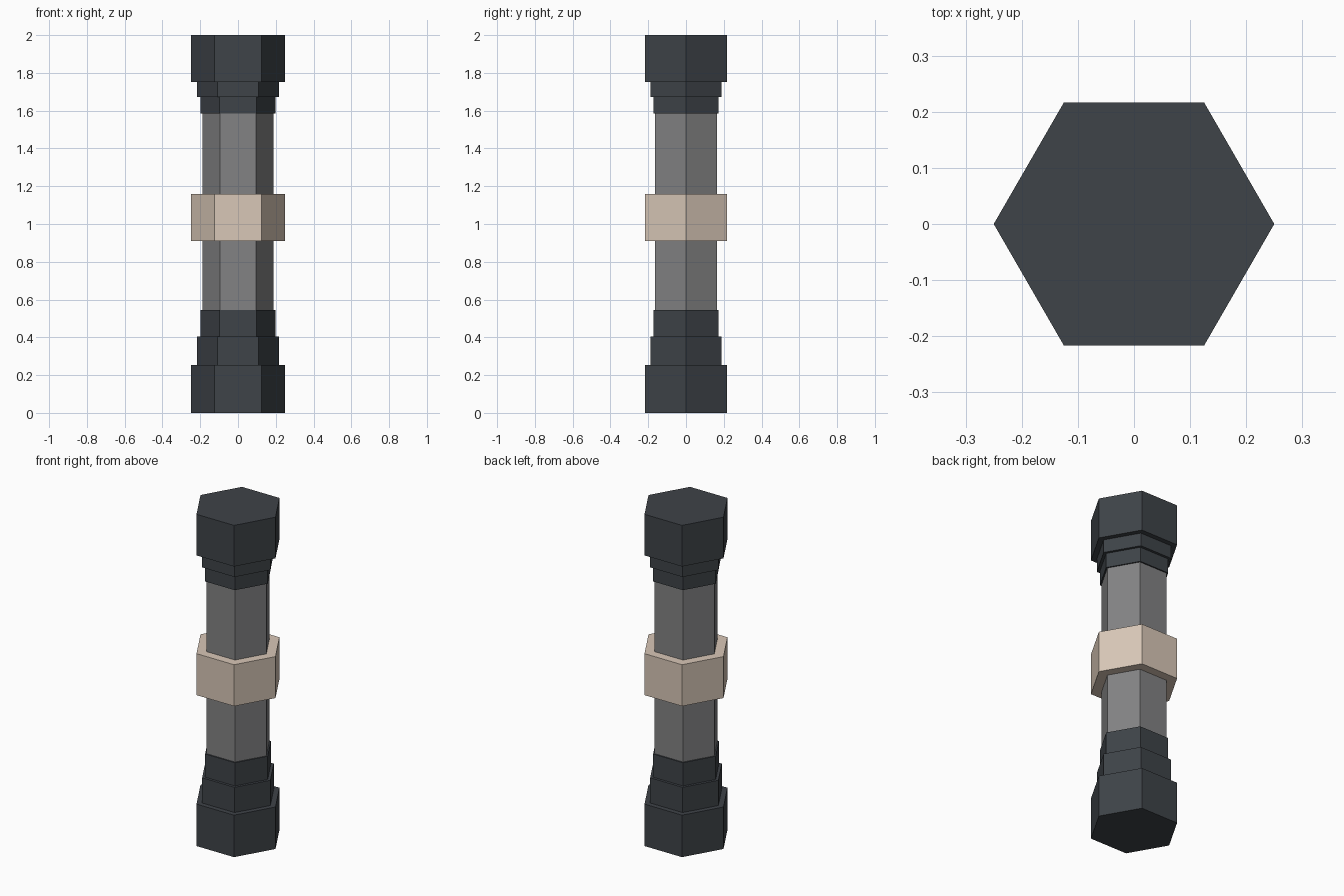
import bpy, bmesh, math

if "Cube" in bpy.data.objects:
    bpy.data.objects.remove(bpy.data.objects["Cube"])

SIDES = 6


def material(name, rgb):
    m = bpy.data.materials.new(name)
    lin = [((c / 255 + 0.055) / 1.055) ** 2.4 for c in rgb]
    m.diffuse_color = (*lin, 1.0)
    m.use_nodes = True
    m.node_tree.nodes["Principled BSDF"].inputs["Base Color"].default_value = m.diffuse_color
    return m


dark = material("dark slate", (62, 67, 72))
grey = material("mid grey", (130, 130, 131))
beige = material("warm beige", (216, 199, 183))


def hex_lathe(name, profile, mat, loop=False):
    """Sweep (radius, z) points, bottom to top, around six sides.
    Ends are capped, or joined together when loop is set."""
    bm = bmesh.new()
    rings = []
    for r, z in profile:
        rings.append([bm.verts.new((r * math.cos(math.tau * i / SIDES),
                                    r * math.sin(math.tau * i / SIDES), z))
                      for i in range(SIDES)])
    pairs = list(zip(rings, rings[1:]))
    if loop:
        pairs.append((rings[-1], rings[0]))
    else:
        bm.faces.new(rings[0][::-1])
        bm.faces.new(rings[-1])
    for a, b in pairs:
        for i in range(SIDES):
            j = (i + 1) % SIDES
            bm.faces.new((a[i], a[j], b[j], b[i]))
    bmesh.ops.recalc_face_normals(bm, faces=bm.faces)
    me = bpy.data.meshes.new(name)
    bm.to_mesh(me)
    bm.free()
    me.materials.append(mat)
    ob = bpy.data.objects.new(name, me)
    bpy.context.collection.objects.link(ob)
    return ob


R, R2, R3, RS = 0.25, 0.216, 0.198, 0.189

# stepped foot
hex_lathe("pillar_base", [(R, 0), (R, 0.253), (R2, 0.253), (R2, 0.405),
                          (R3, 0.405), (R3, 0.545)], dark)
# plain column
hex_lathe("shaft", [(RS, 0.53), (RS, 1.60)], grey)
# band around the middle
hex_lathe("middle_band", [(RS, 0.91), (R, 0.91), (R, 1.16), (RS, 1.16)],
          beige, loop=True)
# stepped head
hex_lathe("pillar_capital", [(R3, 1.585), (R3, 1.673), (R2, 1.673), (R2, 1.752),
                             (R, 1.752), (R, 2.0)], dark)
